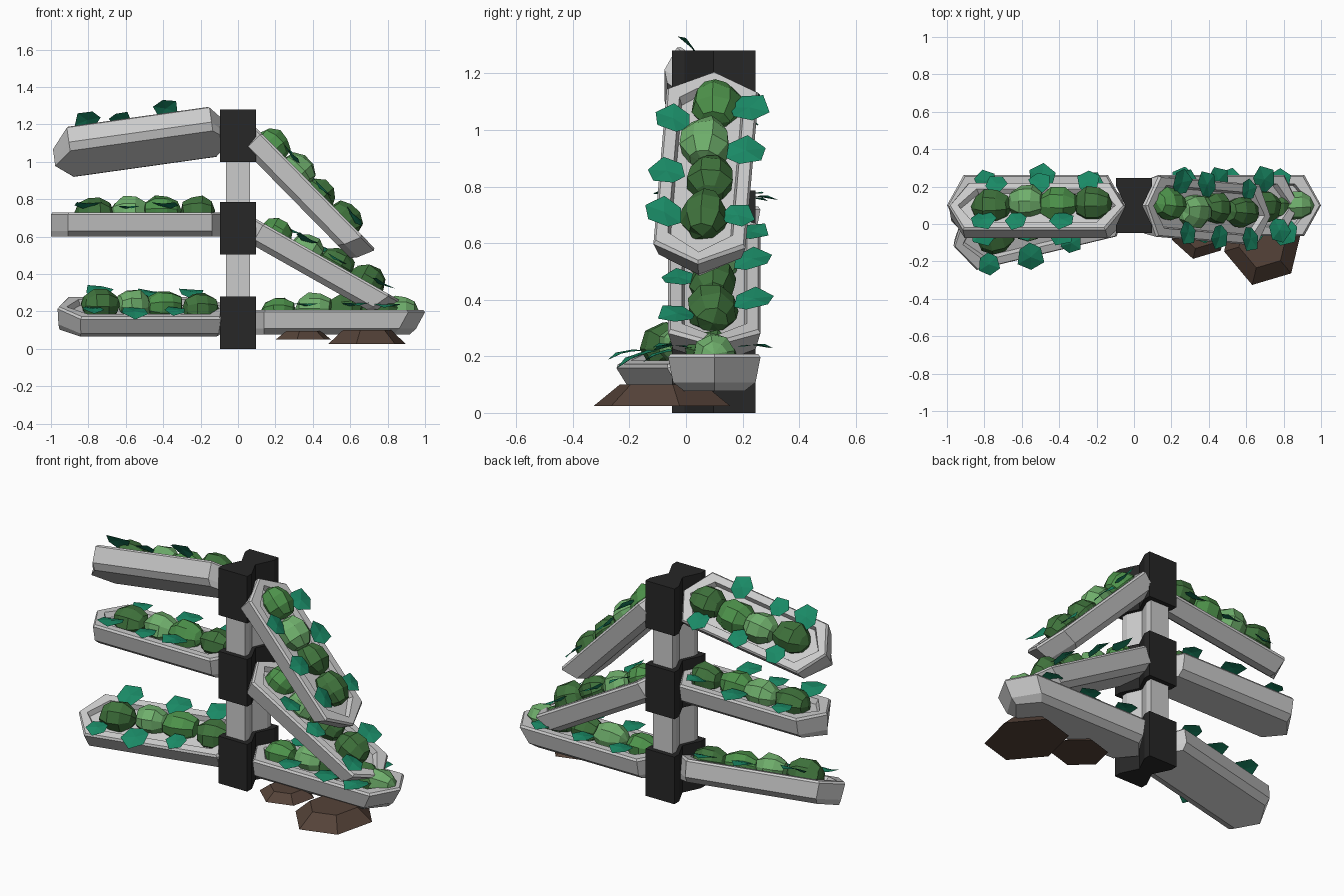
import bpy, bmesh, random
from math import radians, sin, cos, pi
from mathutils import Matrix, Vector

if "Cube" in bpy.data.objects:
    bpy.data.objects.remove(bpy.data.objects["Cube"])

random.seed(4)


def material(name, rgb):
    m = bpy.data.materials.new(name)
    m.diffuse_color = (*rgb, 1)
    m.use_nodes = True
    m.node_tree.nodes["Principled BSDF"].inputs["Base Color"].default_value = m.diffuse_color
    return m


DARK = material("dark_metal", (0.02, 0.02, 0.02))
SOIL = material("brown_soil", (0.09, 0.055, 0.04))
LEAF = material("teal_leaf", (0.01, 0.25, 0.13))
GREENS = [material("green_dark", (0.05, 0.17, 0.045)),
          material("green_mid", (0.075, 0.29, 0.07)),
          material("green_light", (0.16, 0.43, 0.15))]


def finish(name, bm, mat=None, matrix=None):
    bmesh.ops.recalc_face_normals(bm, faces=bm.faces)
    if matrix:
        bm.transform(matrix)
        if matrix.determinant() < 0:
            bmesh.ops.reverse_faces(bm, faces=bm.faces)
    me = bpy.data.meshes.new(name)
    bm.to_mesh(me)
    bm.free()
    ob = bpy.data.objects.new(name, me)
    bpy.context.collection.objects.link(ob)
    if mat:
        me.materials.append(mat)
    return ob


def loft(loops):
    """Skin between closed loops and cap both ends."""
    bm = bmesh.new()
    rings = [[bm.verts.new(p) for p in loop] for loop in loops]
    n = len(rings[0])
    for a, b in zip(rings, rings[1:]):
        for i in range(n):
            j = (i + 1) % n
            bm.faces.new((a[i], a[j], b[j], b[i]))
    bm.faces.new(rings[0])
    bm.faces.new(rings[-1])
    return bm


# Post: notched blocks joined by slimmer notched columns
def post_part(name, w, waist, d, z0, z1, mat=None):
    half = [(w, -d), (w, -d * 0.7), (waist, 0), (w, d * 0.7), (w, d)]
    outline = half + [(-x, y) for x, y in reversed(half)]
    finish(name, loft([[(x, y + 0.098, z) for x, y in outline] for z in (z0, z1)]), mat)


for i, z in enumerate((0, 0.505, 1.0)):
    post_part(f"post_block_{i}", 0.095, 0.045, 0.147, z, z + 0.28, DARK)
for i, z in enumerate((0.28, 0.785)):
    post_part(f"post_column_{i}", 0.063, 0.025, 0.12, z, z + 0.225 if i == 0 else 1.0)


# Trough: long hexagon loops from underside, over the rim, to the inner floor
def hexagon(w, a, b, z, length=0.95, c=0.09):
    return [(a, 0, z), (a + c, -w, z), (length - b - c, -w, z),
            (length - b, 0, z), (length - b - c, w, z), (a + c, w, z)]


def trough(name, taper, matrix):
    loops = [hexagon(0.108, 0.0, taper, -0.13), hexagon(0.146, 0, taper * 0.6, -0.1),
             hexagon(0.163, 0, 0, -0.012), hexagon(0.155, 0.008, 0.008, 0),
             hexagon(0.115, 0.05, 0.05, 0), hexagon(0.106, 0.06, 0.06, -0.03)]
    finish(name, loft(loops), None, matrix)


# Faceted shrub, flattened and slightly irregular
def bush(name, loc, r, mat, matrix):
    bm = bmesh.new()
    bmesh.ops.create_uvsphere(bm, u_segments=8, v_segments=5, radius=1)
    for v in bm.verts:
        v.co *= random.uniform(0.92, 1.08)
    size = Matrix.Diagonal((r * random.uniform(1.0, 1.2), r, r * 0.95, 1))
    turn = Matrix.Rotation(radians(90), 4, 'Y') @ Matrix.Rotation(random.uniform(0, 1), 4, 'Z')
    finish(name, bm, mat, matrix @ Matrix.Translation(loc) @ size @ turn)


# Creased leaf pointing outward over the rim
def leaf(name, loc, side, size, matrix):
    bm = bmesh.new()
    spine = [bm.verts.new(p) for p in ((0, 0, 0), (0, 0.5, 0.05), (0, 1, -0.08))]
    for s in (-1, 1):
        a = bm.verts.new((s * 0.36, 0.2, 0.06))
        b = bm.verts.new((s * 0.45, 0.72, 0.05))
        bm.faces.new((spine[0], spine[1], a))
        bm.faces.new((a, spine[1], b))
        bm.faces.new((spine[1], spine[2], b))
    yaw = (0 if side > 0 else pi) + random.uniform(-0.5, 0.5)
    pose = (Matrix.Translation(loc) @ Matrix.Rotation(yaw, 4, 'Z')
            @ Matrix.Rotation(random.uniform(0, 0.3), 4, 'X') @ Matrix.Scale(size, 4))
    finish(name, bm, LEAF, matrix @ pose)


# name, side, inner tip (x, z), roll, pitch (down outward), yaw (toward front), end taper
PLANTERS = [("lower_left", -1, 0.04, 0.225, 20, 0, 13.5, 0.02),
            ("middle_left", -1, 0.05, 0.73, 0, 0, 0, 0.0),
            ("upper_left", -1, 0.05, 1.208, -40, 8, 0, 0.0),
            ("lower_right", 1, 0.05, 0.208, 0, 0, 0, 0.08),
            ("middle_right", 1, 0.06, 0.715, 0, 29.5, 0, 0.07),
            ("upper_right", 1, 0.07, 1.21, 0, 45.5, 3.5, 0.06)]

for name, side, x, z, roll, pitch, yaw, taper in PLANTERS:
    m = (Matrix.Diagonal((side, 1, 1, 1)) @ Matrix.Translation((x, 0.1, z))
         @ Matrix.Rotation(radians(pitch), 4, 'Y') @ Matrix.Rotation(radians(-yaw), 4, 'Z')
         @ Matrix.Rotation(radians(roll), 4, 'X'))
    trough(name + "_trough", taper, m)
    shades = [0, 1, 2, 0] if side < 0 else [1, 2, 0, 0]
    for i, s in enumerate((0.17, 0.36, 0.53, 0.72)):
        bush(f"{name}_bush_{i}", (s, random.uniform(-0.01, 0.02), random.uniform(-0.01, 0.01)),
             random.uniform(0.085, 0.097), GREENS[shades[i]], m)
    if name == "lower_right":
        bush(name + "_bush_end", (0.82, 0, 0), 0.08, GREENS[2], m)
    for i, (s, d) in enumerate(((0.2, 1), (0.45, 1), (0.73, 1), (0.31, -1), (0.55, -1), (0.78, -1))):
        leaf(f"{name}_leaf_{i}", (s, d * 0.07, 0.02), d, random.uniform(0.12, 0.16), m)


# Soil mounds under the lower right trough
def mound(name, cx, cy, rx, ry, z0, z1, turn):
    def ring(f, z):
        return [(cx + f * rx * cos(turn + k * pi / 3), cy + f * ry * sin(turn + k * pi / 3), z)
                for k in range(6)]
    finish(name, loft([ring(1, z0), ring(0.62, z1)]), SOIL)


mound("soil_mound_large", 0.69, -0.085, 0.215, 0.25, 0.025, 0.1, 0.25)
mound("soil_mound_small", 0.35, -0.04, 0.155, 0.15, 0.05, 0.095, 0.3)
